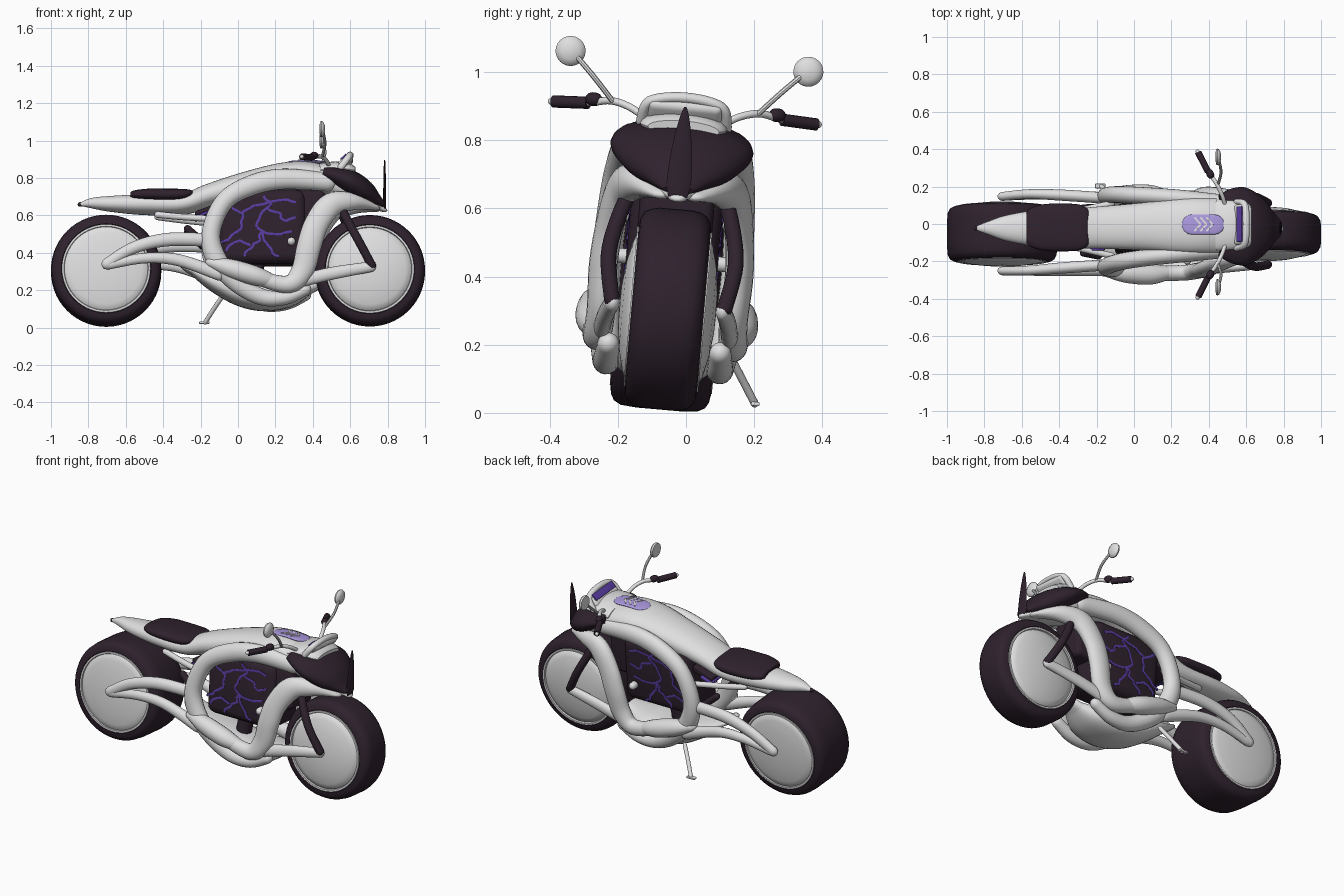
import bpy, bmesh, math
from mathutils import Vector, Matrix

# whole machine leans on its side stand
LEAN = Matrix.Translation((0, -0.08, 0)) @ Matrix.Rotation(math.radians(-5), 4, 'X')


def material(name, rgb):
    m = bpy.data.materials.new(name)
    m.diffuse_color = (*rgb, 1)
    return m


WHITE = material("pearl_white", (0.74, 0.74, 0.75))
DARK = material("dark_plum", (0.028, 0.016, 0.027))
PURPLE = material("vein_purple", (0.10, 0.045, 0.36))
LILAC = material("lilac", (0.40, 0.31, 0.72))


def finish(bm, name, mat, angle=40):
    """Lean the part, smooth it by angle and link it."""
    bmesh.ops.recalc_face_normals(bm, faces=bm.faces)
    bm.transform(LEAN)
    for f in bm.faces:
        f.smooth = True
    for e in bm.edges:
        e.smooth = e.calc_face_angle(0) < math.radians(angle)
    me = bpy.data.meshes.new(name)
    bm.to_mesh(me)
    bm.free()
    me.materials.append(mat)
    bpy.context.collection.objects.link(bpy.data.objects.new(name, me))


def catmull(rows, sub):
    """Smooth rows of numbers with a Catmull-Rom spline."""
    out = []
    for i in range(len(rows) - 1):
        p = [rows[max(i - 1, 0)], rows[i], rows[i + 1], rows[min(i + 2, len(rows) - 1)]]
        for k in range(sub):
            t = k / sub
            out.append([0.5 * (2 * b + (c - a) * t + (2 * a - 5 * b + 4 * c - d) * t * t
                               + (3 * b - a - 3 * c + d) * t ** 3) for a, b, c, d in zip(*p)])
    return out + [list(rows[-1])]


def sweep(name, rows, mat, side=1, ref=(0, 1, 0), sub=6, seg=20, power=2.0, rounded=True):
    """Loft superellipses; rows are x, y, z, half width along ref, half height."""
    rows = catmull([(r[0], r[1] * side, *r[2:]) for r in rows], sub)
    pos = [Vector(r[:3]) for r in rows]
    rings = []
    for i, r in enumerate(rows):
        t = (pos[min(i + 1, len(pos) - 1)] - pos[max(i - 1, 0)]).normalized()
        rings.append((pos[i], t, r[3], r[4]))
    if rounded:
        ang = [math.radians(d) for d in (25, 50, 72, 86)]
        (p, t, a, b), (q, u, c, d) = rings[0], rings[-1]
        head = [(p - t * max(a, b) * math.sin(w), t, a * math.cos(w), b * math.cos(w)) for w in reversed(ang)]
        tail = [(q + u * max(c, d) * math.sin(w), u, c * math.cos(w), d * math.cos(w)) for w in ang]
        rings = head + rings + tail
    bm = bmesh.new()
    loops = []
    for p, t, a, b in rings:
        s = Vector(ref)
        s = (s - t * s.dot(t)).normalized()
        n = t.cross(s)
        loop = []
        for k in range(seg):
            c, d = math.cos(math.tau * k / seg), math.sin(math.tau * k / seg)
            loop.append(bm.verts.new(p + s * a * math.copysign(abs(c) ** (2 / power), c)
                                     + n * b * math.copysign(abs(d) ** (2 / power), d)))
        loops.append(loop)
    for A, B in zip(loops, loops[1:]):
        for k in range(seg):
            bm.faces.new((A[k], A[(k + 1) % seg], B[(k + 1) % seg], B[k]))
    bm.faces.new(loops[0])
    bm.faces.new(loops[-1])
    finish(bm, name, mat)


def tube(name, pts, r, mat, side=1, ref=(0, 1, 0), **kw):
    sweep(name, [(*p, r, r) for p in pts], mat, side, ref, **kw)


def lathe(name, profile, centre, mat, axis='Y', seg=56):
    """Spin (radius, offset) points about the given axis."""
    bm = bmesh.new()
    vs = [bm.verts.new((r, 0, h)) for r, h in profile]
    es = [bm.edges.new(p) for p in zip(vs, vs[1:])]
    bmesh.ops.spin(bm, geom=vs + es, axis=(0, 0, 1), cent=(0, 0, 0), angle=math.tau, steps=seg)
    bmesh.ops.remove_doubles(bm, verts=bm.verts, dist=1e-5)
    turn = Matrix.Rotation(math.pi / 2, 4, 'X' if axis == 'Y' else 'Y')
    bm.transform(Matrix.Translation(centre) @ turn)
    finish(bm, name, mat)


def box(name, centre, size, mat, bevel=0.0, tilt=0.0, yaw=0.0):
    bm = bmesh.new()
    bmesh.ops.create_cube(bm, size=1)
    bm.transform(Matrix.Diagonal((*size, 1)))
    if bevel:
        bmesh.ops.bevel(bm, geom=bm.edges[:], offset=bevel, segments=4, profile=0.5, affect='EDGES')
    bm.transform(Matrix.Translation(centre) @ Matrix.Rotation(yaw, 4, 'Z') @ Matrix.Rotation(tilt, 4, 'Y'))
    finish(bm, name, mat)


# wheels: fat tyre with a domed closed disc on both faces
for end, x, w, dome in (("rear", -0.705, 0.148, 0.8), ("front", 0.705, 0.106, 1.4)):
    half = [(0.22, w - 0.015), (0.24, w), (0.262, w - 0.004), (0.28, w - 0.014), (0.291, w - 0.035), (0.295, w * 0.45)]
    lathe(end + "_tyre", half + [(r, -h) for r, h in reversed(half)], (x, 0, 0.305), DARK)
    for s in (1, -1):
        disc = [(0, 0.026), (0.06, 0.025), (0.13, 0.019), (0.19, 0.009), (0.22, 0), (0.223, -0.004),
                (0.226, 0.003), (0.236, 0.003), (0.238, -0.02)]
        lathe(end + "_wheel_disc", [(r, s * (w + h * dome)) for r, h in disc], (x, 0, 0.305), WHITE)

# tail, tank and neck as one long body
sweep("body", [(-0.84, 0, 0.662, 0.012, 0.01), (-0.78, 0, 0.668, 0.036, 0.028), (-0.68, 0, 0.664, 0.07, 0.042),
               (-0.5, 0, 0.66, 0.1, 0.055), (-0.3, 0, 0.66, 0.108, 0.055), (-0.15, 0, 0.71, 0.115, 0.062),
               (0.05, 0, 0.765, 0.128, 0.072), (0.25, 0, 0.81, 0.147, 0.075), (0.4, 0, 0.805, 0.15, 0.08),
               (0.52, 0, 0.76, 0.15, 0.075), (0.66, 0, 0.685, 0.12, 0.045), (0.77, 0, 0.638, 0.03, 0.015)],
      WHITE, seg=32, power=2.2)
tube("tail_lamp", [(-0.845, 0, 0.661), (-0.835, 0, 0.662)], 0.012, DARK)
sweep("seat", [(-0.575, 0, 0.708, 0.08, 0.018), (-0.55, 0, 0.708, 0.105, 0.027), (-0.48, 0, 0.708, 0.125, 0.035),
               (-0.38, 0, 0.706, 0.128, 0.037), (-0.3, 0, 0.708, 0.124, 0.034), (-0.255, 0, 0.714, 0.105, 0.024),
               (-0.24, 0, 0.716, 0.08, 0.012)], DARK, power=2.5, rounded=False, seg=28)

# front cowl and upright fin
sweep("front_cowl", [(0.455, 0, 0.82, 0.165, 0.048), (0.52, 0, 0.802, 0.2, 0.06), (0.6, 0, 0.768, 0.208, 0.074),
                     (0.68, 0, 0.718, 0.16, 0.066), (0.74, 0, 0.68, 0.09, 0.036), (0.78, 0, 0.656, 0.045, 0.014)],
      DARK, seg=28, rounded=False)
sweep("cowl_fin", [(0.784, 0, 0.635, 0.028, 0.008), (0.784, 0, 0.68, 0.036, 0.008), (0.784, 0, 0.78, 0.029, 0.007),
                   (0.784, 0, 0.86, 0.016, 0.005), (0.784, 0, 0.9, 0.004, 0.003)], DARK, seg=8, rounded=False)

# instrument dome, pod with hoop and rear-facing screen
sweep("dash_dome", [(0.44, 0, 0.835, 0.14, 0.045), (0.52, 0, 0.845, 0.132, 0.045), (0.59, 0, 0.84, 0.125, 0.04),
                    (0.625, 0, 0.835, 0.105, 0.025)], WHITE, seg=24, rounded=False)
sweep("dash_hoop", [(0.55, -0.125, 0.85, 0.018, 0.016), (0.592, -0.105, 0.908, 0.018, 0.016),
                    (0.6, 0, 0.927, 0.018, 0.016), (0.592, 0.105, 0.908, 0.018, 0.016),
                    (0.55, 0.125, 0.85, 0.018, 0.016)], WHITE, ref=(1, 0, 0))
box("dash_pod", (0.575, 0, 0.885), (0.045, 0.22, 0.09), WHITE, 0.02, 0.8)
box("dash_screen", (0.564, 0, 0.909), (0.009, 0.19, 0.042), PURPLE, 0.003, 0.8)

# tank badge panel with chevrons
sweep("tank_panel", [(0.31, 0, 0.887, 0.054, 0.009), (0.37, 0, 0.889, 0.054, 0.009), (0.43, 0, 0.886, 0.054, 0.009)],
      LILAC, seg=28, power=2.4)
for i in range(3):
    for s in (1, -1):
        box("chevron", (0.34 + 0.032 * i, s * 0.018, 0.897), (0.05, 0.009, 0.005), WHITE, yaw=-s * 0.85)

# engine block and radiator between the frame loops
box("engine", (0.13, 0, 0.535), (0.47, 0.27, 0.40), DARK, 0.055)
box("radiator", (0.38, 0, 0.605), (0.17, 0.22, 0.25), DARK, 0.03)
box("rear_tray", (-0.16, 0, 0.62), (0.14, 0.2, 0.04), DARK, 0.01, -0.35)
box("rear_tray_strip", (-0.195, 0, 0.597), (0.08, 0.23, 0.016), PURPLE, 0.004, -0.35)

# belly pan
sweep("belly_pan", [(-0.24, 0, 0.30, 0.08, 0.02), (-0.12, 0, 0.24, 0.13, 0.05), (0.02, 0, 0.185, 0.145, 0.07),
                    (0.15, 0, 0.16, 0.145, 0.07), (0.28, 0, 0.175, 0.13, 0.06), (0.38, 0, 0.21, 0.07, 0.03)],
      WHITE, seg=28, power=2.6)
tube("engine_mount", [(0.1, 0, 0.36), (0.08, 0, 0.22)], 0.045, DARK)

# glowing cracks on the engine flank, as (x, z) branches
CRACKS = [[(-0.06, 0.65), (0.02, 0.595), (0.01, 0.52), (-0.06, 0.46), (-0.09, 0.445)],
          [(0.13, 0.695), (0.17, 0.65), (0.105, 0.57), (0.125, 0.505), (0.22, 0.49), (0.28, 0.505)],
          [(0.02, 0.595), (0.06, 0.63), (0.125, 0.65), (0.25, 0.675), (0.3, 0.66)],
          [(0.125, 0.505), (0.11, 0.455), (0.07, 0.42), (0.03, 0.37)], [(0.125, 0.505), (0.17, 0.41), (0.21, 0.37)],
          [(-0.07, 0.4), (0.0, 0.455), (0.06, 0.43)], [(0.15, 0.625), (0.22, 0.6), (0.25, 0.56), (0.3, 0.58)]]

for side, word in ((1, "left_"), (-1, "right_")):
    for branch in CRACKS:
        rows = [(x + 0.008 * (-1) ** i, 0.135, z, 0.004, 0.0075) for i, (x, _, z) in
                enumerate(catmull([(x, 0, z) for x, z in branch], 2))]
        sweep(word + "engine_crack", rows, PURPLE, side, sub=2, seg=6, rounded=False)
    # frame: rear half-ring, front down-tube running back along the bottom, side pod
    sweep(word + "rear_loop", [(0.48, 0.125, 0.77, 0.045, 0.05), (0.25, 0.15, 0.785, 0.045, 0.055),
                               (0.08, 0.165, 0.752, 0.045, 0.055), (-0.07, 0.18, 0.665, 0.045, 0.05),
                               (-0.143, 0.19, 0.5, 0.045, 0.05), (-0.12, 0.19, 0.36, 0.045, 0.055),
                               (-0.02, 0.18, 0.235, 0.045, 0.05), (0.12, 0.168, 0.152, 0.042, 0.045),
                               (0.25, 0.168, 0.145, 0.038, 0.038), (0.36, 0.165, 0.19, 0.032, 0.032)], WHITE, side)
    sweep(word + "front_down_tube", [(0.72, 0.05, 0.645, 0.04, 0.018), (0.62, 0.12, 0.665, 0.045, 0.045),
                                     (0.5, 0.165, 0.645, 0.045, 0.065), (0.42, 0.19, 0.54, 0.042, 0.065),
                                     (0.38, 0.2, 0.42, 0.042, 0.065), (0.345, 0.195, 0.29, 0.042, 0.06),
                                     (0.27, 0.2, 0.215, 0.042, 0.048), (0.12, 0.205, 0.245, 0.04, 0.04),
                                     (-0.02, 0.2, 0.29, 0.04, 0.035)], WHITE, side)
    sweep(word + "side_pod", [(-0.14, 0.2, 0.33, 0.035, 0.03), (-0.04, 0.21, 0.3, 0.052, 0.05),
                              (0.09, 0.213, 0.26, 0.054, 0.052), (0.19, 0.2, 0.23, 0.035, 0.035)], WHITE, side)
    # swingarm pair
    sweep(word + "upper_swingarm", [(-0.7, 0.2, 0.325, 0.024, 0.03), (-0.56, 0.205, 0.41, 0.026, 0.032),
                                    (-0.38, 0.195, 0.455, 0.03, 0.036), (-0.16, 0.18, 0.455, 0.03, 0.036)], WHITE, side)
    sweep(word + "lower_swingarm", [(-0.69, 0.2, 0.32, 0.022, 0.025), (-0.5, 0.205, 0.355, 0.024, 0.028),
                                    (-0.32, 0.2, 0.345, 0.028, 0.032), (-0.1, 0.195, 0.27, 0.03, 0.035)], WHITE, side)
    # tail struts and shock
    tube(word + "tail_strut", [(-0.43, 0.07, 0.6), (-0.3, 0.1, 0.585), (-0.12, 0.14, 0.57)], 0.017, WHITE, side)
    tube(word + "shock", [(-0.27, 0.12, 0.52), (-0.19, 0.13, 0.45)], 0.02, DARK, side)
    # front arm and fork
    sweep(word + "front_arm", [(0.3, 0.19, 0.225, 0.026, 0.034), (0.5, 0.18, 0.275, 0.024, 0.034),
                               (0.71, 0.163, 0.312, 0.022, 0.028)], WHITE, side)
    tube(word + "fork", [(0.54, 0.13, 0.66), (0.58, 0.165, 0.57), (0.645, 0.187, 0.45), (0.715, 0.166, 0.32)],
         0.023, DARK, side)
    # handlebar, switch, grip and mirror
    tube(word + "handlebar", [(0.49, 0.1, 0.85), (0.47, 0.16, 0.885), (0.44, 0.22, 0.9), (0.4, 0.28, 0.89),
                              (0.34, 0.392, 0.883)], 0.011, WHITE, side, (0, 0, 1), seg=12)
    tube(word + "switch", [(0.41, 0.265, 0.9), (0.405, 0.275, 0.9)], 0.02, DARK, side, (0, 0, 1), seg=14)
    tube(word + "grip", [(0.395, 0.285, 0.888), (0.343, 0.388, 0.883)], 0.018, DARK, side, (0, 0, 1), seg=14, rounded=False)
    tube(word + "mirror_stem", [(0.45, 0.215, 0.9), (0.465, 0.275, 0.965), (0.452, 0.34, 1.03)], 0.008, WHITE, side,
         (1, 0, 0), seg=8)
    lathe(word + "mirror", [(0, 0.019), (0.025, 0.016), (0.041, 0.007), (0.044, 0), (0.041, -0.009), (0, -0.012)],
          (0.447, side * 0.35, 1.035), WHITE, 'X', 28)
    # engine side knob
    tube(word + "engine_knob", [(0.285, 0.13, 0.45), (0.285, 0.155, 0.45)], 0.022, WHITE, side, (0, 0, 1), seg=14)

# side stand with foot
tube("side_stand", [(-0.08, 0.19, 0.19), (-0.13, 0.235, 0.12), (-0.175, 0.278, 0.052)], 0.012, WHITE, seg=12)
box("stand_foot", (-0.18, 0.28, 0.051), (0.055, 0.025, 0.012), WHITE, 0.004)
